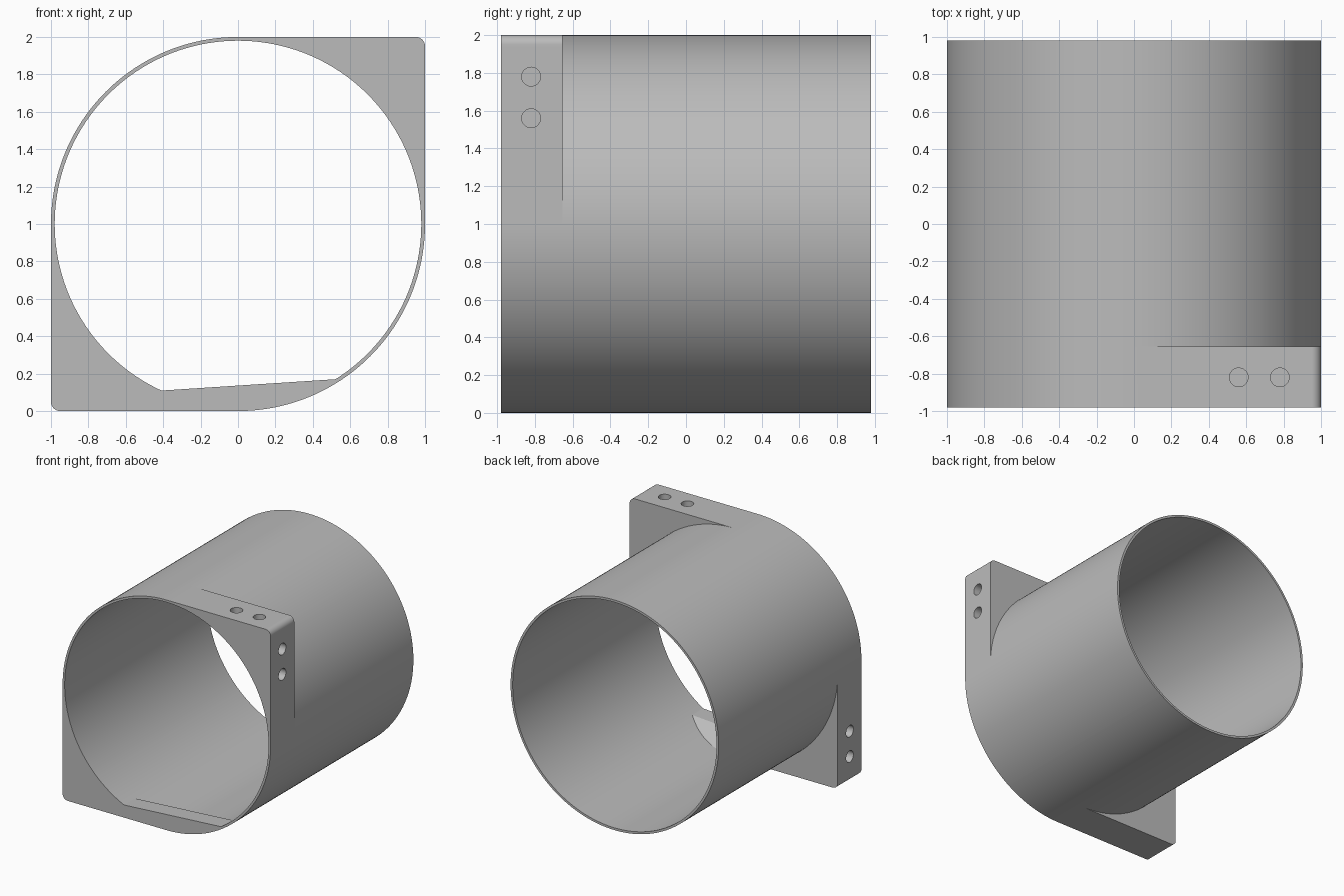
import bpy, bmesh, math
from mathutils import Vector, Matrix

cube = bpy.data.objects.get("Cube")
if cube:
    bpy.data.objects.remove(cube)

FRONT, COLLAR, BACK = -0.98, -0.655, 0.98
BORE, FILLET = 0.98, 0.05
CHORD, CHORD_TOP, SLOPE = 0.862, -0.83, 1.5
NORMAL = Vector((0.065, -0.998)).normalized()

grey = bpy.data.materials.new("plain grey")
grey.use_nodes = True
colour = (0.5, 0.5, 0.5, 1)
grey.diffuse_color = colour
grey.node_tree.nodes["Principled BSDF"].inputs["Base Color"].default_value = colour


def ray(a):
    return Vector((math.cos(a), math.sin(a)))


def collar_point(a):
    """Circle, squared off with a rounded corner in two opposite quadrants."""
    u = ray(a)
    if u.x * u.y <= 1e-6:
        return u
    p = u / max(abs(u.x), abs(u.y))
    inner = 1 - FILLET
    if min(abs(p.x), abs(p.y)) > inner:
        along = inner * (abs(u.x) + abs(u.y))
        p = u * (along + math.sqrt(along ** 2 - 2 * inner ** 2 + FILLET ** 2))
    return p


# Sample angles, with extra ones at the rounded corners and the ledge ends
angles = {round(math.tau * i / 192, 5) for i in range(192)}
corner = math.atan2(1, 1 - FILLET) - math.pi / 4
for mid in (math.pi / 4, math.pi * 5 / 4):
    angles |= {round(mid + corner * i / 7, 5) for i in range(-7, 8)}
mid = math.atan2(NORMAL.y, NORMAL.x) + math.tau
half = math.acos(CHORD / BORE)
angles |= {round((mid + s * half) % math.tau, 5) for s in (-1, 1)}
angles = sorted(angles)

# Closed section of rings: collar, barrel, bore, and the ledge inside the bore
bm = bmesh.new()
columns = []
for a in angles:
    u = ray(a)
    outer, bore = collar_point(a), u * BORE
    depth = max(0, bore.dot(NORMAL) - CHORD)
    ledge = bore * (CHORD / bore.dot(NORMAL)) if depth > 0 else bore
    section = [(ledge, FRONT), (outer, FRONT), (outer, COLLAR), (u, COLLAR),
               (u, BACK), (bore, BACK), (bore, CHORD_TOP + SLOPE * depth),
               (ledge, CHORD_TOP)]
    columns.append([bm.verts.new((p.x, y, p.y + 1)) for p, y in section])
for i, col in enumerate(columns):
    nxt = columns[(i + 1) % len(columns)]
    for j in range(len(col)):
        k = (j + 1) % len(col)
        bm.faces.new((col[j], col[k], nxt[k], nxt[j]))
bmesh.ops.remove_doubles(bm, verts=bm.verts, dist=0.00005)
bmesh.ops.recalc_face_normals(bm, faces=bm.faces)


def make_object(name, bm):
    mesh = bpy.data.meshes.new(name)
    bm.to_mesh(mesh)
    bm.free()
    mesh.materials.append(grey)
    ob = bpy.data.objects.new(name, mesh)
    bpy.context.collection.objects.link(ob)
    return ob


body = make_object("tube_with_collar", bm)

# Blind screw holes on the collar's outer sides
bm = bmesh.new()
side = Matrix.Rotation(math.pi / 2, 4, "Y")
for t in (0.56, 0.78):
    for place, turn in (((1, -0.82, 1 + t), side), ((-1, -0.82, 1 - t), side),
                        ((t, -0.82, 2), Matrix())):
        bmesh.ops.create_cone(bm, cap_ends=True, segments=32, radius1=0.05,
                              radius2=0.05, depth=0.2,
                              matrix=Matrix.Translation(place) @ turn)
cutter = make_object("hole_cutter", bm)
cutter.hide_render = True

bpy.ops.object.select_all(action="DESELECT")
body.select_set(True)
bpy.context.view_layer.objects.active = body
cut = body.modifiers.new("screw_holes", "BOOLEAN")
cut.operation = "DIFFERENCE"
cut.solver = "EXACT"
cut.use_self = True
cut.object = cutter
bpy.ops.object.modifier_apply(modifier=cut.name)
bpy.data.objects.remove(cutter)
bpy.ops.object.shade_smooth_by_angle(angle=math.radians(20))
